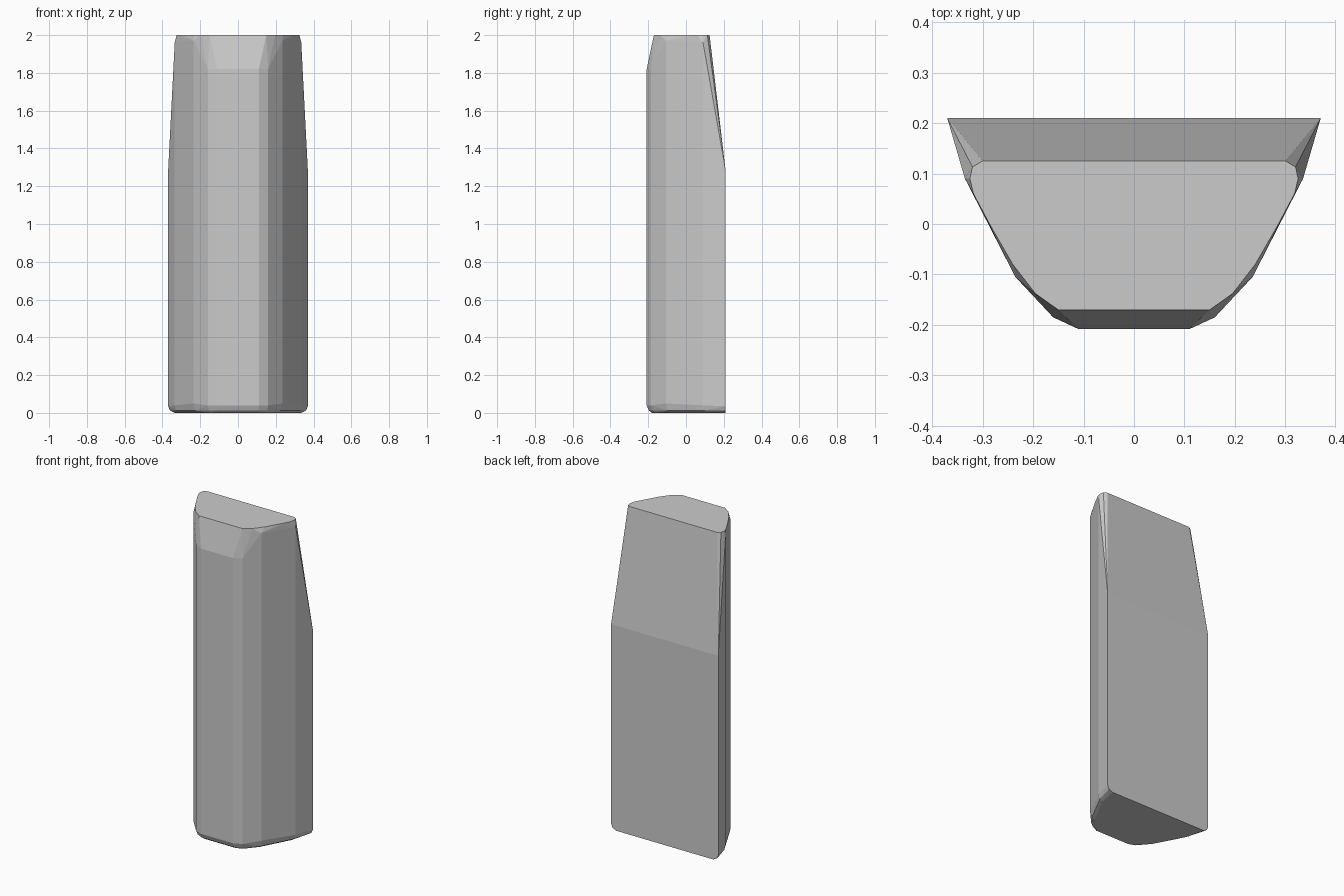
import bpy, bmesh, math

# Half cross-sections (x, y, z) by level; mirrored across x = 0
top_cap = [(0.30, 0.125, 2), (0.32, 0.113, 2), (0.325, 0.09, 2), (0.318, 0.06, 2),
           (0.286, 0, 2), (0.24, -0.08, 2), (0.195, -0.138, 2), (0.15, -0.17, 2)]
shoulder = [(0.37, 0.21, 1.28), (0.335, 0.09, 1.96), (0.235, -0.105, 1.97),
            (0.16, -0.185, 1.82), (0.11, -0.208, 1.82)]
foot = [(0.37, 0.21, 0.035), (0.335, 0.09, 0.04), (0.235, -0.105, 0.05),
        (0.16, -0.185, 0.04), (0.11, -0.208, 0.04)]
foot_bevel = [(0.36, 0.21, 0.012), (0.327, 0.09, 0.012), (0.228, -0.099, 0.012),
              (0.155, -0.175, 0.012), (0.11, -0.196, 0.012)]
base = [(0.335, 0.21, 0), (0.308, 0.09, 0), (0.213, -0.09, 0),
        (0.15, -0.164, 0), (0.11, -0.18, 0)]

# Faceted block: convex hull of the mirrored sections
bm = bmesh.new()
for ring in (top_cap, shoulder, foot, foot_bevel, base):
    for x, y, z in ring:
        for side in (1, -1):
            bm.verts.new((side * x, y, z))
bmesh.ops.convex_hull(bm, input=bm.verts[:])
bmesh.ops.delete(bm, geom=[v for v in bm.verts if not v.link_faces], context='VERTS')
bmesh.ops.dissolve_limit(bm, angle_limit=math.radians(1), verts=bm.verts[:], edges=bm.edges[:])
bmesh.ops.recalc_face_normals(bm, faces=bm.faces[:])

mesh = bpy.data.meshes.new("tapered_block")
bm.to_mesh(mesh)
bm.free()
block = bpy.data.objects.new("tapered_block", mesh)
bpy.context.collection.objects.link(block)
